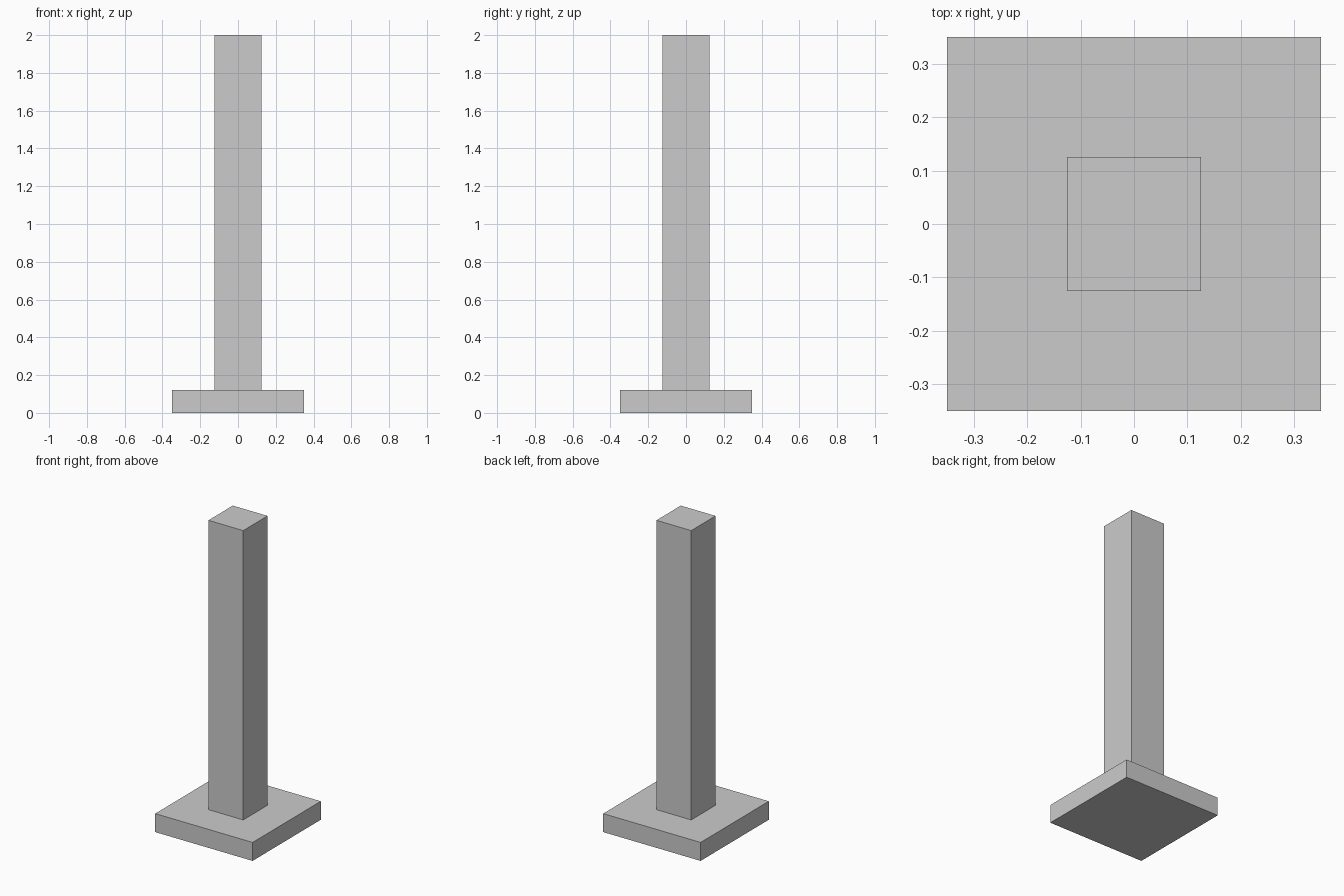
import bpy

if "Cube" in bpy.data.objects:
    bpy.data.objects.remove(bpy.data.objects["Cube"])


def box(name, width, depth, z0, z1):
    """Axis-aligned box centred on x = y = 0, spanning z0 to z1."""
    bpy.ops.mesh.primitive_cube_add(size=1, location=(0, 0, (z0 + z1) / 2))
    obj = bpy.context.object
    obj.name = name
    obj.scale = (width, depth, z1 - z0)
    bpy.ops.object.transform_apply(location=False, rotation=False, scale=True)
    return obj


BASE_TOP = 0.12

# Square foot plate
box("base_plate", 0.70, 0.70, 0, BASE_TOP)

# Square post standing on the plate
box("post", 0.25, 0.25, BASE_TOP, 2.0)
